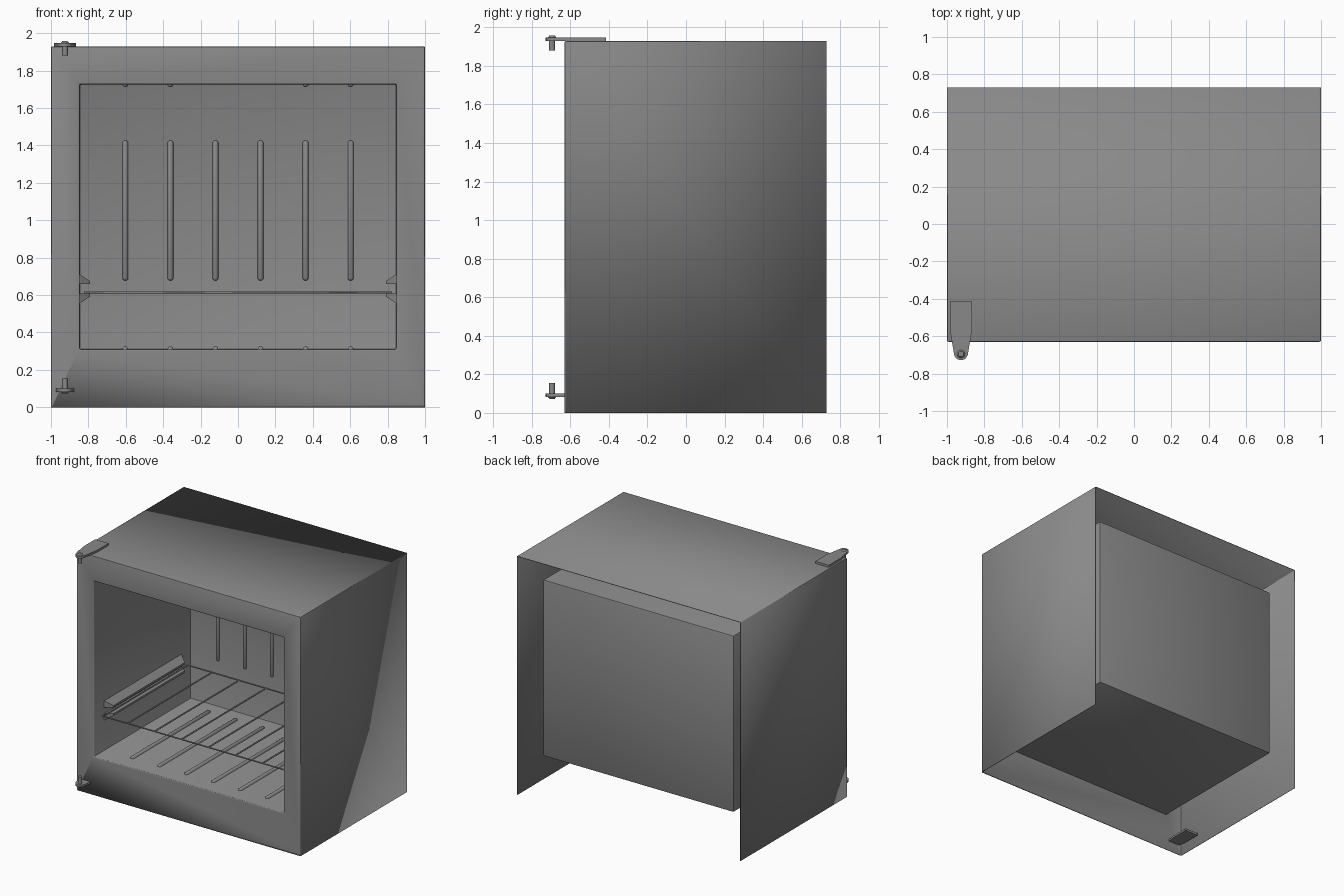
import bpy, bmesh, math
from mathutils import Vector, Matrix

cube = bpy.data.objects.get("Cube")
if cube:
    bpy.data.objects.remove(cube, do_unlink=True)

grey = bpy.data.materials.new("steel grey")
grey.use_nodes = True
GREY = (0.25, 0.25, 0.25, 1)
grey.diffuse_color = GREY
grey.node_tree.nodes["Principled BSDF"].inputs["Base Color"].default_value = GREY


def activate(ob):
    bpy.ops.object.select_all(action='DESELECT')
    ob.select_set(True)
    bpy.context.view_layer.objects.active = ob


def finish(name, bm, smooth=True):
    mesh = bpy.data.meshes.new(name)
    bm.to_mesh(mesh)
    bm.free()
    mesh.materials.append(grey)
    ob = bpy.data.objects.new(name, mesh)
    bpy.context.collection.objects.link(ob)
    if smooth:
        activate(ob)
        bpy.ops.object.shade_smooth_by_angle(angle=math.radians(35))
    return ob


def rect(bm, x, y, z0, z1):
    return [bm.verts.new(p) for p in ((-x, y, z0), (x, y, z0), (x, y, z1), (-x, y, z1))]


# Cabinet: outer skin open at back and bottom, with the inner compartment
FRONT, BACK, TOP = -0.63, 0.73, 1.93
IN_X, IN_BACK, FLOOR, CEIL = 0.847, 0.605, 0.31, 1.727
bm = bmesh.new()
outer_back = rect(bm, 1, BACK, 0, TOP)
outer_front = rect(bm, 1, FRONT, 0, TOP)
hole = rect(bm, IN_X, FRONT, FLOOR, CEIL)
liner_back = rect(bm, IN_X, IN_BACK, FLOOR, CEIL)
mid = Vector((0, 0, 1))


def strip(a, b, i, direction):
    j = (i + 1) % 4
    f = bm.faces.new((a[i], a[j], b[j], b[i]))
    f.normal_update()
    if f.normal.dot(direction) < 0:
        f.normal_flip()


sides = [Vector(d) for d in ((0, 0, -1), (1, 0, 0), (0, 0, 1), (-1, 0, 0))]
for i, out in enumerate(sides):
    if i > 0:
        strip(outer_back, outer_front, i, out)
    strip(outer_front, hole, i, Vector((0, -1, 0)))
    strip(hole, liner_back, i, -out)
bm.faces.new(liner_back)
bm.normal_update()
for f in bm.faces:
    if f.verts[0] in liner_back and f.verts[2] in liner_back and f.normal.y > 0.5:
        f.normal_flip()
folds = [e for e in bm.edges if len(e.link_faces) == 2 and e.calc_face_angle() > 0.1]
bmesh.ops.bevel(bm, geom=folds, offset=0.008, segments=2, profile=0.5, affect='EDGES')
cabinet = finish("cabinet", bm)
skin = cabinet.modifiers.new("sheet thickness", 'SOLIDIFY')
skin.thickness = 0.005
skin.offset = -1


# Pressed ribs: half capsules lying on the compartment walls
def rib(name, centre, length, along, normal, r=0.016):
    bm = bmesh.new()
    bmesh.ops.create_uvsphere(bm, u_segments=12, v_segments=7, radius=r)
    for v in bm.verts:
        v.co.z += math.copysign(length / 2 - r, v.co.z)
    along, normal = Vector(along), Vector(normal)
    rot = Matrix((along.cross(normal), normal, along)).transposed().to_4x4()
    bmesh.ops.transform(bm, matrix=Matrix.Translation(centre) @ rot, verts=bm.verts)
    bmesh.ops.bisect_plane(bm, geom=bm.verts[:] + bm.edges[:] + bm.faces[:],
                           plane_co=centre, plane_no=normal, clear_inner=True)
    finish(name, bm)


RIBS = [(i - 2.5) * 0.241 for i in range(6)]
for i, x in enumerate(RIBS):
    rib(f"back_rib_{i + 1}", Vector((x, IN_BACK, 1.052)), 0.75, (0, 0, 1), (0, -1, 0))
    rib(f"floor_rib_{i + 1}", Vector((x, 0, FLOOR)), 1.0, (0, 1, 0), (0, 0, 1))
    if abs(x) > 0.2:
        rib(f"ceiling_rib_{i + 1}", Vector((x, 0, CEIL)), 1.0, (0, 1, 0), (0, 0, -1))


# Shelf rails: a pair of wedges on each side wall
def rail(name, side, z_flat, up):
    bm = bmesh.new()
    for x, height, y0, y1 in ((IN_X, 0.053, -0.5, 0.49), (0.79, 0.016, -0.46, 0.45)):
        for y in (y0, y1):
            for h in (0, height):
                bm.verts.new((side * x, y, z_flat + up * h))
    bmesh.ops.convex_hull(bm, input=bm.verts)
    bmesh.ops.dissolve_limit(bm, angle_limit=0.02, verts=bm.verts, edges=bm.edges)
    bmesh.ops.recalc_face_normals(bm, faces=bm.faces)
    finish(name, bm, smooth=False)


for label, side in (("left", 1), ("right", -1)):
    rail(f"{label}_upper_rail", side, 0.658, 1)
    rail(f"{label}_lower_rail", side, 0.608, -1)


# Wire shelf
def wire(name, points, cyclic=False):
    curve = bpy.data.curves.new(name, 'CURVE')
    curve.dimensions = '3D'
    curve.bevel_depth = 0.006
    curve.bevel_resolution = 2
    curve.use_fill_caps = True
    spline = curve.splines.new('POLY')
    spline.points.add(len(points) - 1)
    for p, co in zip(spline.points, points):
        p.co = (*co, 1)
    spline.use_cyclic_u = cyclic
    curve.materials.append(grey)
    ob = bpy.data.objects.new(name, curve)
    bpy.context.collection.objects.link(ob)
    activate(ob)
    bpy.ops.object.convert(target='MESH')
    bpy.ops.object.shade_smooth_by_angle(angle=math.radians(50))


SX, S0, S1, SZ = 0.82, -0.55, 0.53, 0.614
wire("shelf_frame", [(-SX, S0, SZ), (SX, S0, SZ), (SX, S1, SZ), (-SX, S1, SZ)], True)
for i, x in enumerate(RIBS):
    wire(f"shelf_wire_{i + 1}", [(x, S0, SZ), (x, S1, SZ)])


# Door hinges: tapered plate, pin and rivet head
def cylinder(name, x, y, z0, z1, r0, r1):
    bm = bmesh.new()
    bmesh.ops.create_cone(bm, cap_ends=True, segments=20, radius1=r0, radius2=r1, depth=z1 - z0,
                          matrix=Matrix.Translation((x, y, (z0 + z1) / 2)))
    finish(name, bm)


HX, HY, HR = -0.925, -0.69, 0.038
outline = [(HX - 0.06, -0.415), (HX - 0.06, -0.56)]
for i in range(9):
    a = math.pi * (1 + i / 8)
    outline.append((HX + HR * math.cos(a), HY + HR * math.sin(a)))
outline += [(HX + 0.06, -0.56), (HX + 0.06, -0.415)]


def hinge(name, z0, z1):
    bm = bmesh.new()
    face = bm.faces.new([bm.verts.new((x, y, z0)) for x, y in outline])
    grown = bmesh.ops.extrude_face_region(bm, geom=[face])["geom"]
    tops = [g for g in grown if isinstance(g, bmesh.types.BMVert)]
    bmesh.ops.translate(bm, verts=tops, vec=(0, 0, z1 - z0))
    bmesh.ops.recalc_face_normals(bm, faces=bm.faces)
    finish(name, bm)


hinge("top_hinge_plate", TOP, 1.947)
cylinder("top_hinge_pin", HX, HY - 0.005, 1.88, TOP, 0.015, 0.015)
cylinder("top_hinge_rivet", HX, HY - 0.005, 1.947, 1.958, 0.022, 0.014)
hinge("bottom_hinge_plate", 0.083, 0.1)
cylinder("bottom_hinge_pin", HX, HY - 0.005, 0.1, 0.155, 0.015, 0.015)
cylinder("bottom_hinge_rivet", HX, HY - 0.005, 0.073, 0.083, 0.014, 0.022)
